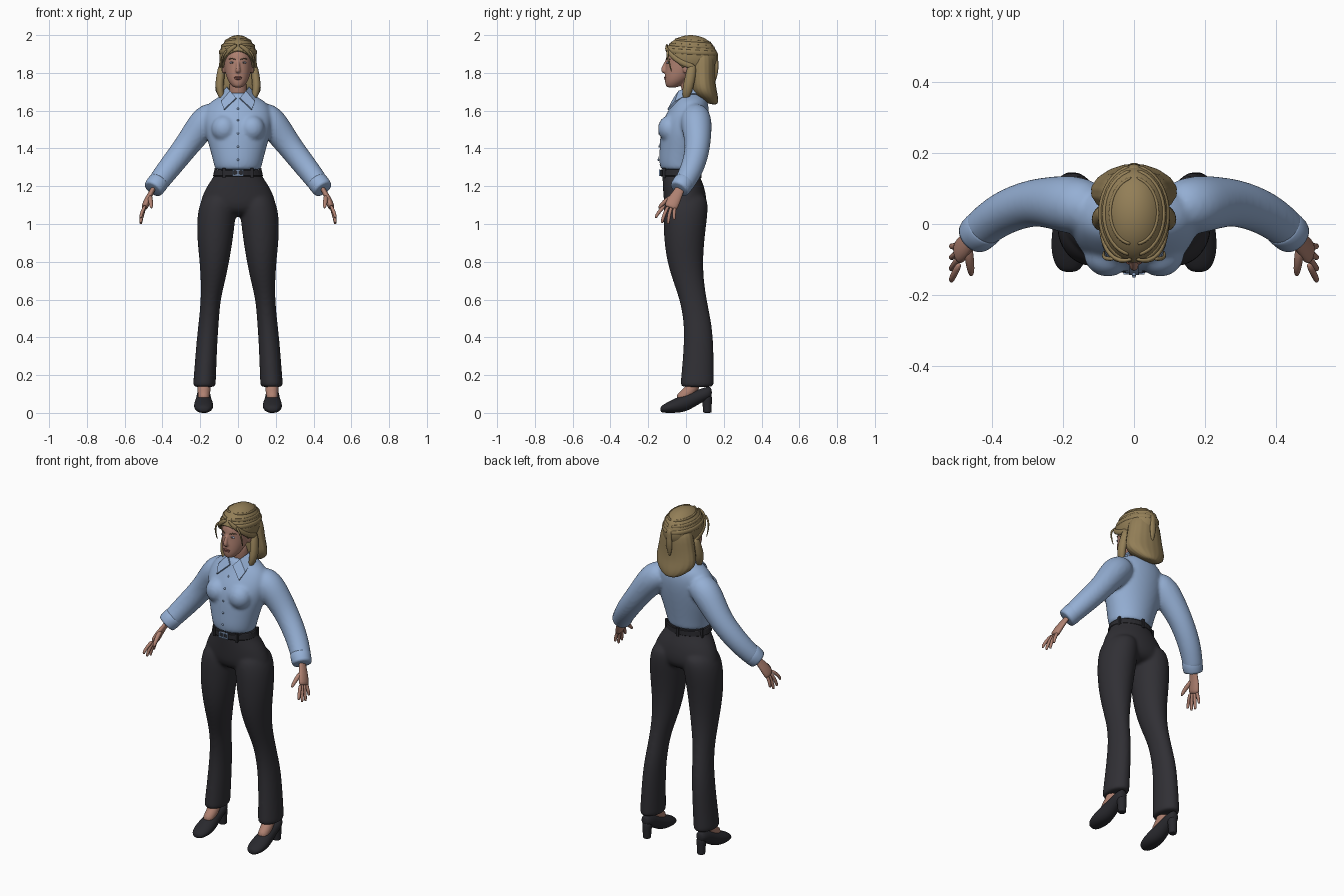
import bpy, bmesh, math
from mathutils import Vector, Matrix

X, Y, Z = Vector((1, 0, 0)), Vector((0, 1, 0)), Vector((0, 0, 1))


def material(name, rgb):
    m = bpy.data.materials.new(name)
    m.diffuse_color = (*rgb, 1)
    return m


SHIRT = material("blue cotton", (0.30, 0.43, 0.66))
PANTS = material("charcoal cloth", (0.030, 0.029, 0.035))
LEATHER = material("black leather", (0.022, 0.022, 0.027))
SKIN = material("skin", (0.43, 0.22, 0.165))
HAIR = material("dark blond hair", (0.29, 0.21, 0.095))
LIPS = material("lips", (0.31, 0.12, 0.10))
EYES = material("eye blue", (0.42, 0.48, 0.68))
BROW = material("brow brown", (0.12, 0.075, 0.04))


def loft(bm, rings, mirror=False, n=16, ripple=0.0):
    """Skin rings of (centre, u axis, v axis), optionally mirrored in x."""
    for s in ((1, -1) if mirror else (1,)):
        loops = []
        for c, u, v in rings:
            loop = []
            for i in range(n):
                a = 2 * math.pi * i / n
                k = 1 + ripple * (1 if i % 2 else -1)
                p = c + (u * math.cos(a) + v * math.sin(a)) * k
                loop.append(bm.verts.new((p.x * s, p.y, p.z)))
            loops.append(loop)
        for a, b in zip(loops, loops[1:]):
            for i in range(n):
                j = (i + 1) % n
                bm.faces.new((a[i], a[j], b[j], b[i]))
        bm.faces.new(loops[0])
        bm.faces.new(loops[-1])


def stack(bm, rows, **kw):
    """Horizontal ellipses given as (z, centre x, half width, front y, back y)."""
    loft(bm, [(Vector((cx, (f + b) / 2, z)), X * rx, Y * (b - f) / 2)
              for z, cx, rx, f, b in rows], **kw)


def limb(bm, pts, flat=1.0, ref=Y, **kw):
    """Tube along (x, y, z, radius) points; flat thins it across ref."""
    P = [Vector(p[:3]) for p in pts]
    rings = []
    for i, p in enumerate(P):
        t = (P[min(i + 1, len(P) - 1)] - P[max(i - 1, 0)]).normalized()
        u = (ref - t * ref.dot(t)).normalized()
        rings.append((p, u * pts[i][3], t.cross(u) * pts[i][3] * flat))
    loft(bm, rings, **kw)


def ball(bm, c, r, mirror=False, seg=16):
    for s in ((1, -1) if mirror else (1,)):
        m = Matrix.LocRotScale(Vector((c[0] * s, c[1], c[2])), None, Vector(r))
        bmesh.ops.create_uvsphere(bm, u_segments=seg, v_segments=seg * 5 // 8, radius=1, matrix=m)


def box(bm, c, size):
    bmesh.ops.create_cube(bm, size=1, matrix=Matrix.LocRotScale(Vector(c), None, Vector(size)))


def finish(name, bm, mat, sub=2, blend=0.0, thick=0.0, smooth=True):
    bmesh.ops.recalc_face_normals(bm, faces=bm.faces)
    me = bpy.data.meshes.new(name)
    bm.to_mesh(me)
    bm.free()
    me.materials.append(mat)
    for p in me.polygons:
        p.use_smooth = smooth
    ob = bpy.data.objects.new(name, me)
    bpy.context.collection.objects.link(ob)
    if thick:
        ob.modifiers.new("thickness", 'SOLIDIFY').thickness = thick
    if sub:
        m = ob.modifiers.new("round", 'SUBSURF')
        m.levels = m.render_levels = sub
    if blend:
        m = ob.modifiers.new("blend", 'REMESH')
        m.mode, m.voxel_size, m.use_smooth_shade = 'VOXEL', blend, True
        m = ob.modifiers.new("relax", 'SMOOTH')
        m.factor, m.iterations = 0.5, 5
    return ob


new = bmesh.new

# Trousers: pelvis and two flared legs blended together
bm = new()
stack(bm, [(1.295, 0, .116, -.125, .065), (1.285, 0, .118, -.126, .066), (1.25, 0, .130, -.126, .075),
           (1.20, 0, .168, -.124, .098), (1.13, 0, .200, -.120, .112), (1.08, 0, .205, -.112, .108),
           (1.04, 0, .14, -.07, .07)], n=20)
stack(bm, [(1.17, .095, .075, -.10, .105), (1.10, .108, .103, -.122, .122), (1.0, .118, .103, -.122, .110),
           (.90, .122, .094, -.117, .098), (.80, .125, .080, -.102, .092), (.70, .132, .066, -.072, .096),
           (.60, .145, .053, -.035, .111), (.50, .153, .054, -.016, .132), (.40, .163, .056, -.011, .146),
           (.25, .172, .059, -.022, .149), (.15, .178, .061, -.032, .149), (.135, .178, .061, -.032, .149)],
      mirror=True)
finish("trousers", bm, PANTS, blend=.0095)

# Belt, loops and buckle
bm = new()
stack(bm, [(z, 0, r, -.132 - e, .072 + e) for z, r, e in
           ((1.252, .128, 0), (1.256, .132, .003), (1.284, .126, .003), (1.288, .122, 0))], n=32)
for a in (55, 125, 205, 270, 335):
    c, s = math.cos(math.radians(-a)), math.sin(math.radians(-a))
    box(bm, (.129 * c, -.03 + .106 * s, 1.27), (.014, .014, .052))
finish("belt", bm, LEATHER, sub=0, smooth=False)
bm = new()
for z in (1.258, 1.286):
    box(bm, (0, -.138, z), (.056, .008, .006))
for x in (-.026, 0, .026):
    box(bm, (x, -.138, 1.272), (.006, .008, .03))
finish("buckle", bm, SHIRT, sub=0, smooth=False)

# Shirt: torso, bust and sleeves blended together
bm = new()
stack(bm, [(1.285, 0, .118, -.128, .068), (1.295, 0, .124, -.136, .074), (1.33, 0, .132, -.144, .080),
           (1.40, 0, .150, -.140, .094), (1.47, 0, .172, -.138, .108), (1.54, 0, .182, -.128, .120),
           (1.60, 0, .178, -.095, .124), (1.645, 0, .152, -.068, .116), (1.672, 0, .105, -.056, .105),
           (1.69, 0, .062, -.045, .085), (1.695, 0, .05, -.035, .075)], n=24)
ball(bm, (.074, -.083, 1.505), (.07, .068, .072), mirror=True)
limb(bm, [(.09, .045, 1.60, .065), (.165, .052, 1.555, .087), (.22, .060, 1.485, .077), (.275, .062, 1.41, .068),
          (.33, .048, 1.34, .065), (.385, .022, 1.27, .061), (.43, -.014, 1.21, .056),
          (.436, -.019, 1.203, .055)], mirror=True)
shirt = finish("shirt", bm, SHIRT, blend=.0095)

# Cuffs
bm = new()
limb(bm, [(.414, -.003, 1.233, .050), (.417, -.006, 1.228, .059), (.449, -.034, 1.186, .055),
          (.452, -.037, 1.182, .052)], mirror=True, n=20)
finish("cuffs", bm, SHIRT, sub=1)

# Collar: folded strip around the neck with pointed front wings
bm = new()
upper = [(.010, -.066, 1.668), (.042, -.040, 1.705), (.060, .015, 1.725), (.046, .070, 1.725), (0, .090, 1.725)]
lower = [(.074, -.098, 1.608), (.090, -.060, 1.648), (.090, .015, 1.692), (.066, .095, 1.692), (0, .116, 1.690)]
for s in (1, -1):
    rows = [[bm.verts.new((x * s, y, z)) for x, y, z in r] for r in (upper, lower)]
    for i in range(4):
        bm.faces.new((rows[0][i], rows[0][i + 1], rows[1][i + 1], rows[1][i]))
bmesh.ops.remove_doubles(bm, verts=bm.verts, dist=1e-4)
finish("collar", bm, SHIRT, sub=0, thick=.009, smooth=False)

# Button placket laid on the shirt front, and buttons
bm = new()
bmesh.ops.create_grid(bm, x_segments=2, y_segments=24, size=1,
                      matrix=Matrix.Translation((0, -.135, 1.48)) @ Matrix.Rotation(math.pi / 2, 4, 'X')
                      @ Matrix.Diagonal((.013, .175, 1, 1)))
ob = finish("placket", bm, SHIRT, sub=0)
m = ob.modifiers.new("lay on shirt", 'SHRINKWRAP')
m.target, m.wrap_mode, m.offset = shirt, 'ABOVE_SURFACE', .004
bm = new()
for z, y in ((1.34, -.146), (1.41, -.142), (1.48, -.142), (1.55, -.127), (1.61, -.092)):
    ball(bm, (0, y, z), (.006, .005, .006), seg=10)
finish("buttons", bm, SHIRT, sub=0)

# Head, nose, ears and neck
bm = new()
stack(bm, [(1.722, 0, .020, -.098, -.05), (1.730, 0, .032, -.107, -.03), (1.75, 0, .049, -.112, 0),
           (1.775, 0, .061, -.113, .03), (1.81, 0, .071, -.112, .07), (1.85, 0, .077, -.108, .10),
           (1.90, 0, .079, -.108, .11), (1.945, 0, .066, -.078, .09), (1.975, 0, .04, -.04, .06)], n=20)
limb(bm, [(0, .035, 1.66, .052), (0, .025, 1.70, .047), (0, .01, 1.78, .047)])
limb(bm, [(0, -.103, 1.868, .007), (0, -.112, 1.845, .009), (0, -.121, 1.825, .012), (0, -.121, 1.810, .015),
          (0, -.110, 1.802, .010)], n=10)
ball(bm, (.076, .0, 1.825), (.010, .018, .030), mirror=True)
finish("head", bm, SKIN, blend=.005)

# Painted face: lips, eyes and brows
bm = new()
ball(bm, (0, -.109, 1.776), (.022, .007, .005))
ball(bm, (0, -.109, 1.768), (.018, .007, .005))
finish("lips", bm, LIPS, sub=0)
bm = new()
ball(bm, (.031, -.096, 1.854), (.014, .007, .0055), mirror=True)
finish("eyes", bm, EYES, sub=0)
bm = new()
ball(bm, (.031, -.1025, 1.854), (.004, .002, .0045), mirror=True)
limb(bm, [(.014, -.106, 1.871, .002), (.032, -.099, 1.877, .003), (.050, -.084, 1.872, .002)], mirror=True, n=8)
finish("pupils_and_brows", bm, BROW, sub=0)

# Hair cap: ellipsoid trimmed along a slanting hairline
bm = new()
C, R = Vector((0, .025, 1.885)), Vector((.099, .14, .115))
ball(bm, C, R, seg=32)
bmesh.ops.bisect_plane(bm, geom=bm.verts[:] + bm.edges[:] + bm.faces[:], plane_co=(0, -.11, 1.918),
                       plane_no=(0, -1, -1), clear_outer=True)
finish("hair_cap", bm, HAIR, sub=0, thick=.014)

# Swept-back locks following the cap, fringe, loose strands and side locks
bm = new()
for z, r, start in ((1.918, .015, 14), (1.95, .012, 8), (1.977, .009, 8)):
    pts = []
    for k in range(9):
        a = math.radians(start + (176 - start) * k / 8)
        zz = z - .02 * k / 8
        f = .98 * math.sqrt(1 - ((zz - C.z) / R.z) ** 2)
        pts.append((R.x * f * math.sin(a), C.y - R.y * f * math.cos(a), zz, r))
    limb(bm, pts, flat=.6, ref=Z, mirror=True, n=10)
limb(bm, [(.004, -.098, 1.950, .009), (.035, -.108, 1.932, .013), (.066, -.090, 1.905, .014),
          (.085, -.055, 1.872, .014), (.092, -.005, 1.845, .016), (.094, .05, 1.83, .016)],
     flat=.6, ref=Z, mirror=True, n=10)
limb(bm, [(.055, -.098, 1.925, .007), (.082, -.099, 1.895, .006), (.088, -.088, 1.85, .005),
          (.083, -.075, 1.80, .002)], mirror=True, n=8)
limb(bm, [(.083, .035, 1.85, .024), (.092, .025, 1.79, .028), (.100, .012, 1.73, .030),
          (.092, .002, 1.685, .024), (.078, -.004, 1.648, .009)], flat=.8, mirror=True, n=12)
finish("hair_locks", bm, HAIR, sub=1)

# Long back hair and the small tied tail
bm = new()
stack(bm, [(1.93, 0, .075, .03, .140), (1.87, 0, .098, .015, .156), (1.80, 0, .108, .018, .154),
           (1.74, 0, .123, .020, .156), (1.70, 0, .122, .028, .164), (1.67, 0, .098, .055, .170),
           (1.645, 0, .062, .10, .170), (1.632, 0, .03, .135, .165)], n=36, ripple=.022)
finish("back_hair", bm, HAIR, sub=1)
bm = new()
limb(bm, [(0, .145, 1.925, .014), (0, .160, 1.90, .022), (0, .160, 1.875, .014), (0, .162, 1.84, .022),
          (0, .158, 1.79, .016), (0, .154, 1.755, .005)], flat=.6, ref=X, n=12)
finish("tied_tail", bm, HAIR, sub=1)

# Hands
bm = new()
limb(bm, [(.442, -.026, 1.20, .027), (.460, -.042, 1.165, .027), (.476, -.060, 1.135, .036),
          (.492, -.078, 1.095, .038), (.496, -.083, 1.083, .032)], flat=.5, mirror=True, n=12)
for i, tip in enumerate((1.030, 1.004, .998, 1.020)):
    y0, y1 = -.109 + .018 * i, -.158 + .032 * i
    limb(bm, [(.490, y0, 1.10, .010), (.506, (y0 + y1) / 2 - .006, (1.10 + tip) / 2 + .004, .0105),
              (.515, y1, tip + .012, .009), (.514, y1 - .002, tip, .006)], ref=X, mirror=True, n=8)
limb(bm, [(.468, -.060, 1.150, .015), (.464, -.098, 1.130, .014), (.460, -.128, 1.105, .012),
          (.458, -.146, 1.082, .007)], ref=X, mirror=True, n=8)
finish("hands", bm, SKIN, sub=1)

# Feet visible above the shoes
bm = new()
limb(bm, [(.182, -.045, .066, .028), (.181, .0, .098, .034), (.179, .035, .130, .036), (.178, .06, .20, .036)],
     ref=X, mirror=True, n=12)
finish("feet", bm, SKIN, sub=1)

# High-heeled shoes lofted from toe to heel
bm = new()
loft(bm, [(Vector((.182, y, (b + t) / 2)), X * w, Z * (t - b) / 2) for y, w, b, t in
          ((-.136, .018, .006, .030), (-.122, .038, .0, .044), (-.085, .052, -.002, .064),
           (-.035, .052, -.002, .088), (.015, .044, .012, .108), (.065, .038, .045, .124),
           (.11, .036, .065, .140), (.138, .020, .080, .138))], mirror=True)
limb(bm, [(.180, .108, .105, .032), (.180, .112, .06, .026), (.180, .113, .005, .023), (.180, .113, .0, .023)],
     mirror=True, n=12)
for v in bm.verts:
    v.co.z = max(v.co.z, 0)
finish("shoes", bm, LEATHER, sub=2)
